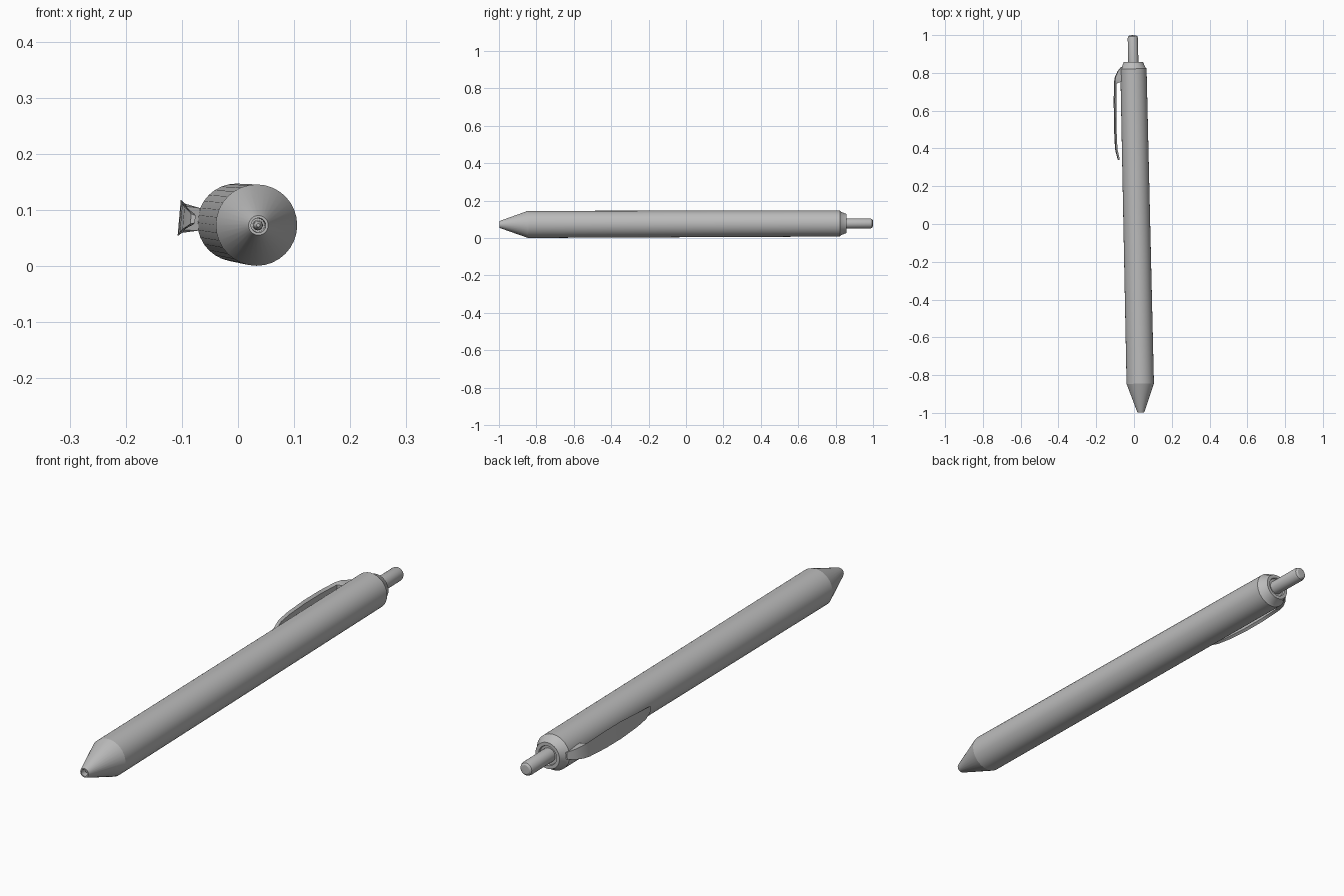
import bpy, bmesh, math
from mathutils import Matrix

cube = bpy.data.objects.get("Cube")
if cube:
    bpy.data.objects.remove(cube)

grey = bpy.data.materials.new("plain grey")
grey.use_nodes = True
grey.diffuse_color = (0.5, 0.5, 0.5, 1)
grey.node_tree.nodes["Principled BSDF"].inputs["Base Color"].default_value = (0.5, 0.5, 0.5, 1)

# The pen lies along y, turned slightly off the axis
LAY = (Matrix.Translation((0.0148, 0, 0.0753))
       @ Matrix.Rotation(0.0216, 4, 'Z') @ Matrix.Rotation(0.0027, 4, 'X'))


def finish(name, bm, angle, matrix=LAY):
    bmesh.ops.recalc_face_normals(bm, faces=bm.faces)
    mesh = bpy.data.meshes.new(name)
    bm.to_mesh(mesh)
    bm.free()
    mesh.materials.append(grey)
    obj = bpy.data.objects.new(name, mesh)
    bpy.context.collection.objects.link(obj)
    obj.matrix_world = matrix
    bpy.ops.object.select_all(action='DESELECT')
    obj.select_set(True)
    bpy.context.view_layer.objects.active = obj
    bpy.ops.object.shade_smooth_by_angle(angle=math.radians(angle))
    return obj


def lathe(name, profile, sides=32):
    """Turn (y, radius) points about the y axis."""
    bm = bmesh.new()
    verts = [bm.verts.new((r, y, 0)) for y, r in profile]
    edges = [bm.edges.new(pair) for pair in zip(verts, verts[1:])]
    bmesh.ops.spin(bm, geom=verts + edges, cent=(0, 0, 0), axis=(0, 1, 0),
                   angle=math.tau, steps=sides)
    bmesh.ops.remove_doubles(bm, verts=bm.verts, dist=0.0001)
    return finish(name, bm, 30)


# Straight tube with a chamfered rear shoulder
lathe("barrel", [(-0.845, 0.0725), (0.822, 0.0695), (0.828, 0.063),
                 (0.858, 0.051), (0.858, 0.038), (0.85, 0.036), (0.85, 0)])

# Hollow nose cone with a small writing point inside
lathe("nose_cone", [(-0.845, 0.0725), (-0.99, 0.021), (-0.998, 0.0175),
                    (-0.998, 0.013), (-0.95, 0.012), (-0.95, 0)])
lathe("writing_point", [(-0.95, 0.009), (-0.975, 0.008), (-0.985, 0.003), (-0.985, 0)], 16)

# Rounded push button
lathe("push_button", [(0.845, 0.027), (0.985, 0.027), (0.994, 0.024),
                      (0.999, 0.017), (1.0, 0)], 24)

# Leaf-shaped clip: y, outer distance, inner distance, half width
stations = [(0.832, 0.066, 0.055, 0.014), (0.81, 0.084, 0.06, 0.019),
            (0.78, 0.098, 0.064, 0.024), (0.755, 0.102, 0.068, 0.027),
            (0.745, 0.103, 0.094, 0.028), (0.65, 0.106, 0.097, 0.032),
            (0.55, 0.107, 0.098, 0.032), (0.45, 0.107, 0.098, 0.026),
            (0.39, 0.104, 0.094, 0.02), (0.36, 0.097, 0.087, 0.014),
            (0.34, 0.092, 0.084, 0.009)]
bm = bmesh.new()
rings = [[bm.verts.new(p) for p in ((-outer, y, -w), (-outer, y, w),
                                    (-inner, y, 0.75 * w), (-inner, y, -0.75 * w))]
         for y, outer, inner, w in stations]
for a, b in zip(rings, rings[1:]):
    for i in range(4):
        j = (i + 1) % 4
        bm.faces.new((a[i], a[j], b[j], b[i]))
bm.faces.new(rings[0])
bm.faces.new(rings[-1])
finish("pocket_clip", bm, 30, LAY @ Matrix.Rotation(0.087, 4, 'Y'))
